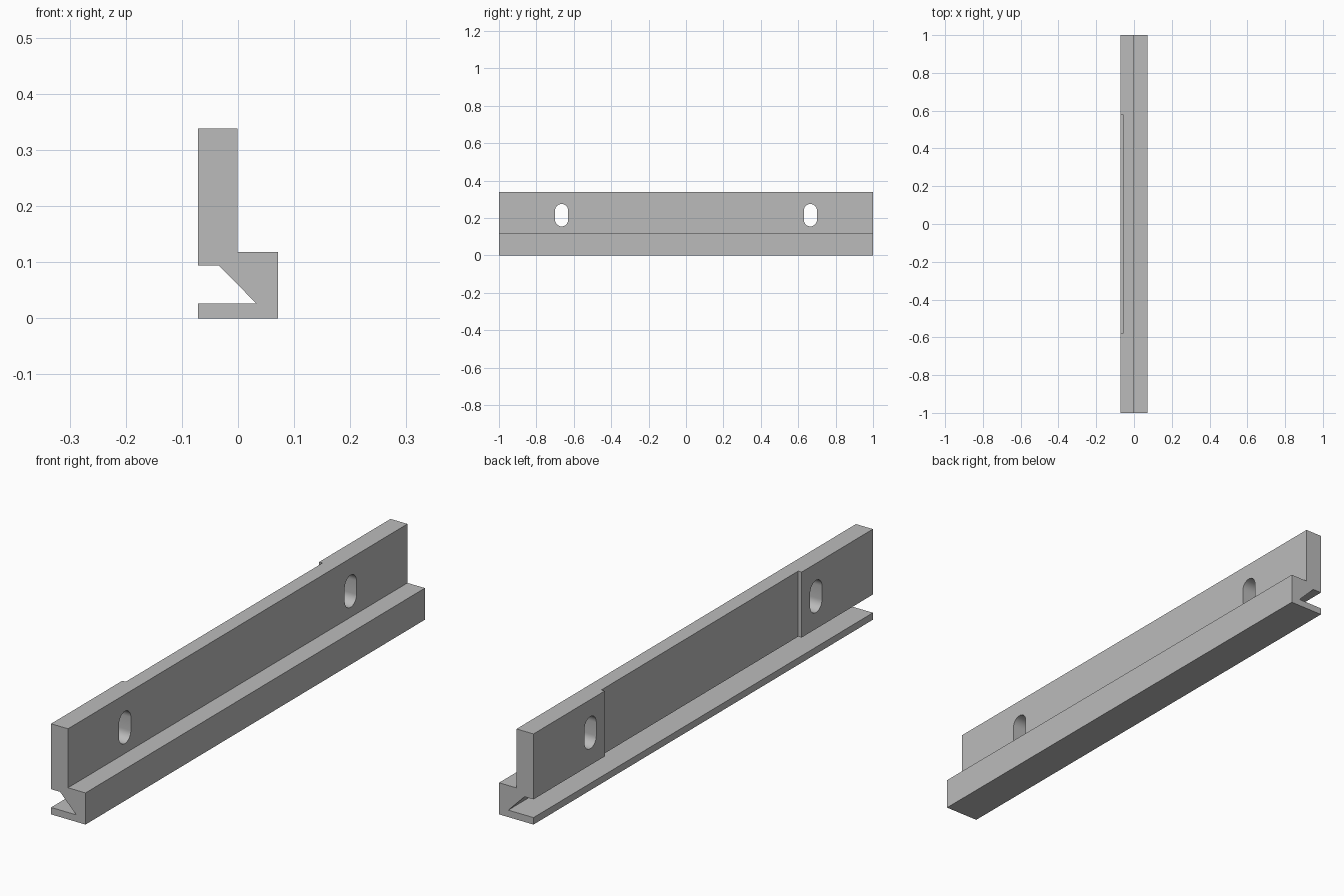
import bpy
import bmesh
import math

cube = bpy.data.objects.get("Cube")
if cube:
    bpy.data.objects.remove(cube, do_unlink=True)

grey = bpy.data.materials.new("plain grey")
grey.use_nodes = True
colour = (0.5, 0.5, 0.5, 1)
grey.diffuse_color = colour
grey.node_tree.nodes["Principled BSDF"].inputs["Base Color"].default_value = colour


def extrude(name, points, offset):
    """Closed prism from a loop of 3D points swept along offset."""
    bm = bmesh.new()
    face = bm.faces.new([bm.verts.new(p) for p in points])
    swept = bmesh.ops.extrude_face_region(bm, geom=[face])["geom"]
    verts = [g for g in swept if isinstance(g, bmesh.types.BMVert)]
    bmesh.ops.translate(bm, verts=verts, vec=offset)
    bmesh.ops.recalc_face_normals(bm, faces=bm.faces)
    mesh = bpy.data.meshes.new(name)
    bm.to_mesh(mesh)
    bm.free()
    mesh.materials.append(grey)
    obj = bpy.data.objects.new(name, mesh)
    bpy.context.collection.objects.link(obj)
    return obj


# Rail: upright wall, stepped foot and a slanted groove above the lower lip
side, wall, top = 0.071, -0.001, 0.338
profile = [(-side, 0), (side, 0), (side, 0.118), (wall, 0.118), (wall, top),
           (-side, top), (-side, 0.094), (-0.034, 0.094), (0.033, 0.026), (-side, 0.026)]
rail = extrude("rail", [(x, -1, z) for x, z in profile], (0, 2, 0))

# Shallow recess in the middle of the wall's outer face
reach, floor = 0.58, -0.057
recess = extrude("recess_cutter", [(-0.2, -reach, 0.06), (floor, -reach, 0.06),
                                   (floor, -reach, 0.4), (-0.2, -reach, 0.4)],
                 (0, 2 * reach, 0))
cutters = [recess]


# Upright rounded slots through the wall near each end
def slot(name, y):
    radius, half, steps = 0.035, 0.025, 16
    loop = []
    for start, z in ((0, 0.215 + half), (math.pi, 0.215 - half)):
        for i in range(steps + 1):
            a = start + math.pi * i / steps
            loop.append((-0.2, y + radius * math.cos(a), z + radius * math.sin(a)))
    return extrude(name, loop, (0.4, 0, 0))


for label, y in (("front", -0.665), ("back", 0.665)):
    cutters.append(slot(label + "_slot_cutter", y))

for cutter in cutters:
    mod = rail.modifiers.new(cutter.name, 'BOOLEAN')
    mod.operation = 'DIFFERENCE'
    mod.solver = 'EXACT'
    mod.object = cutter

# Apply the cuts, then discard the cutters
bpy.ops.object.select_all(action='DESELECT')
bpy.context.view_layer.objects.active = rail
rail.select_set(True)
for cutter in cutters:
    bpy.ops.object.modifier_apply(modifier=cutter.name)
for cutter in cutters:
    bpy.data.objects.remove(cutter, do_unlink=True)
bpy.ops.object.shade_smooth_by_angle(angle=math.radians(30))
